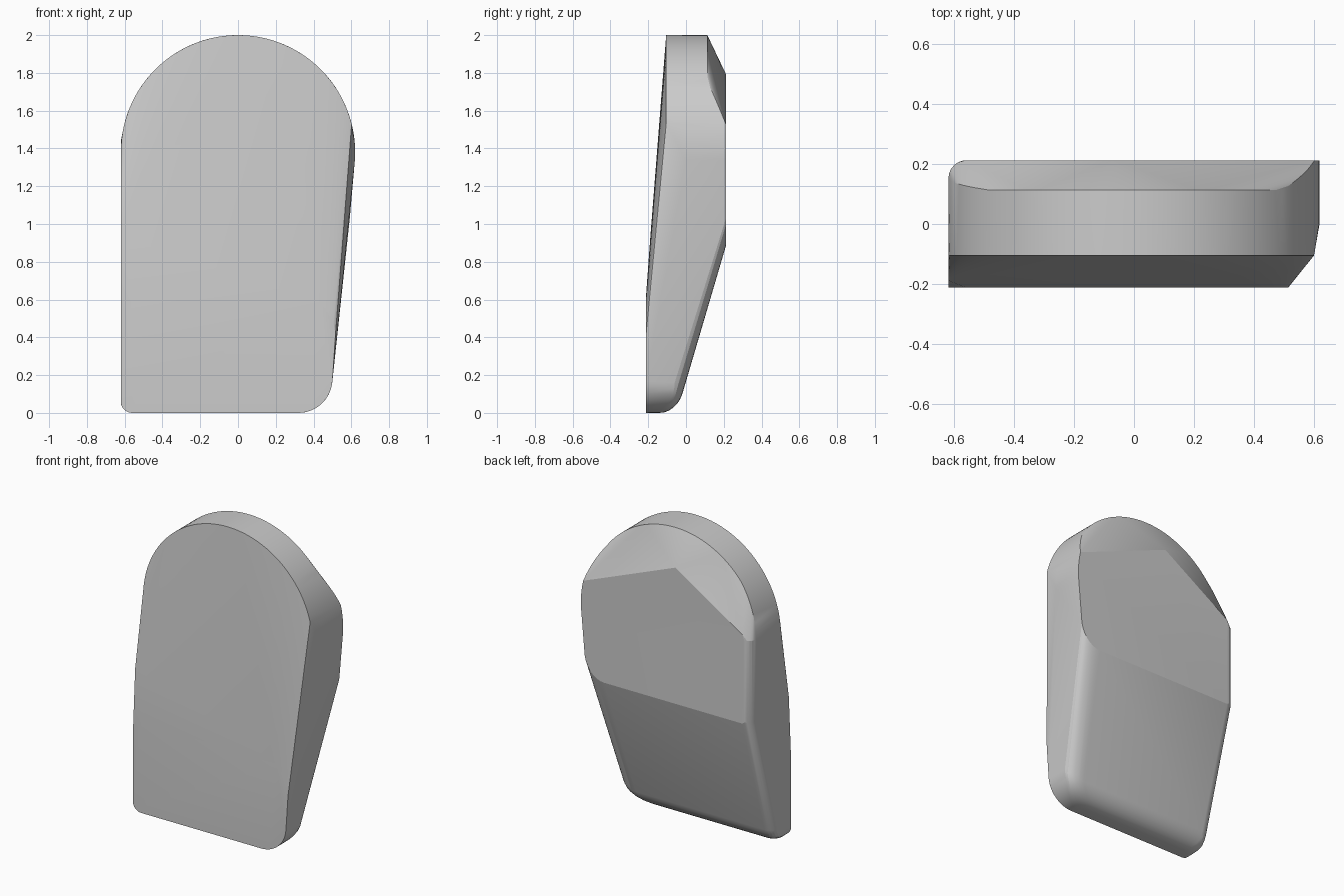
import bpy, bmesh
from math import sin, cos, acos, sqrt, radians

cube = bpy.data.objects.get("Cube")
if cube:
    bpy.data.objects.remove(cube, do_unlink=True)

FRONT, BACK = -0.213, 0.213
RIM_FRONT, RIM_BACK = -0.105, 0.113
R, CZ = 0.62, 1.38      # rounded top
EDGE = 0.06             # soft edge radius


def arc(cx, cz, rx, rz, a0, a1, n=8):
    """Points (x, z) on an elliptical arc, angles in degrees."""
    angles = [radians(a0 + (a1 - a0) * i / n) for i in range(n + 1)]
    return [(cx + rx * cos(a), cz + rz * sin(a)) for a in angles]


def back_depth(z):
    """Depth of the rounded lower back edge at a height."""
    return -0.14 + 0.13 * sin(acos(1 - min(z / 0.16, 1)))


points = []


def add(outline, y):
    points.extend((x, y, z) for x, z in outline)


# Flat lower front with a small and a large bottom corner
small_corner = arc(-R + EDGE, EDGE, EDGE, EDGE, 180, 270)
large_corner = arc(0.32, 0.18, 0.18, 0.18, 270, 356, 12)
add(small_corner + large_corner, FRONT)
add(arc(0.38, 0.4, 0.135, 0.2, 0, 90), FRONT)
add([(-R, 0.5), (-0.56, 0.6)], FRONT)
add([(-R, 0.93)], -0.189)

# Rounded top: front rim, then back rim sinking into the back face at both ends
add(arc(0, CZ, R, R, 14, 180, 48), RIM_FRONT)
add(arc(0, CZ, R, R, -4, 14, 6), 0.0)
add(arc(0, CZ, R, R, 37, 141, 32), RIM_BACK)
for i, (x, z) in enumerate(arc(0, CZ, R, R, 37, 10, 8)):
    add([(x, z)], RIM_BACK + (BACK - RIM_BACK) * min(i / 7, 1))
for i, (x, z) in enumerate(arc(0, CZ, R, R, 141, 180, 8)):
    add([(x, z)], RIM_BACK + (BACK - EDGE - RIM_BACK) * i / 8)

# Flat upper back face with its peak and a rounded lower corner
add([(-0.07, 1.79), (-R + EDGE, 1.48), (-R + EDGE, 0.89)], BACK)
add(arc(0, CZ, R, R, -4, 10, 5), BACK)
add(arc(0.45, 1.07, 0.145, 0.18, 0, -90), BACK)

# Soft vertical edge on the straight side, following the back down the slope
for y, z, r in [(BACK, 1.44, EDGE), (BACK, 0.9, EDGE), (-0.01, 0.16, EDGE)]:
    for dx, dy in arc(0, 0, r, r, 90, 180, 6):
        points.append((-R + r + dx, y - r + dy, z))

# Rounded lower back edge between the two bottom corners
for i in range(9):
    z = 0.16 * (1 - cos(radians(90 * i / 8)))
    y = back_depth(z)
    left = -R + EDGE - sqrt(max(0, EDGE ** 2 - max(0, EDGE - z) ** 2))
    right = 0.32 + sqrt(0.18 ** 2 - (0.18 - z) ** 2)
    for dx, dy in arc(0, 0, EDGE, EDGE, 90, 180, 5):
        points.append((left + EDGE + dx, y - EDGE + dy, z))
    for dx, dy in arc(0, 0, 0.1, 0.05, 90, 0, 5):
        points.append((right - 0.1 + dx, y - 0.05 + dy, z))

# Wrap the sections in one faceted skin
bm = bmesh.new()
for p in points:
    bm.verts.new(p)
bmesh.ops.remove_doubles(bm, verts=bm.verts[:], dist=0.001)
bmesh.ops.convex_hull(bm, input=bm.verts[:], use_existing_faces=False)
loose = [v for v in bm.verts if not v.link_faces]
bmesh.ops.delete(bm, geom=loose, context='VERTS')
bmesh.ops.dissolve_limit(bm, angle_limit=radians(0.6),
                         verts=bm.verts[:], edges=bm.edges[:])
bmesh.ops.recalc_face_normals(bm, faces=bm.faces[:])

mesh = bpy.data.meshes.new("rounded_block")
bm.to_mesh(mesh)
bm.free()
block = bpy.data.objects.new("rounded_block", mesh)
bpy.context.collection.objects.link(block)

bpy.ops.object.select_all(action='DESELECT')
block.select_set(True)
bpy.context.view_layer.objects.active = block
bpy.ops.object.shade_smooth_by_angle(angle=radians(15))
